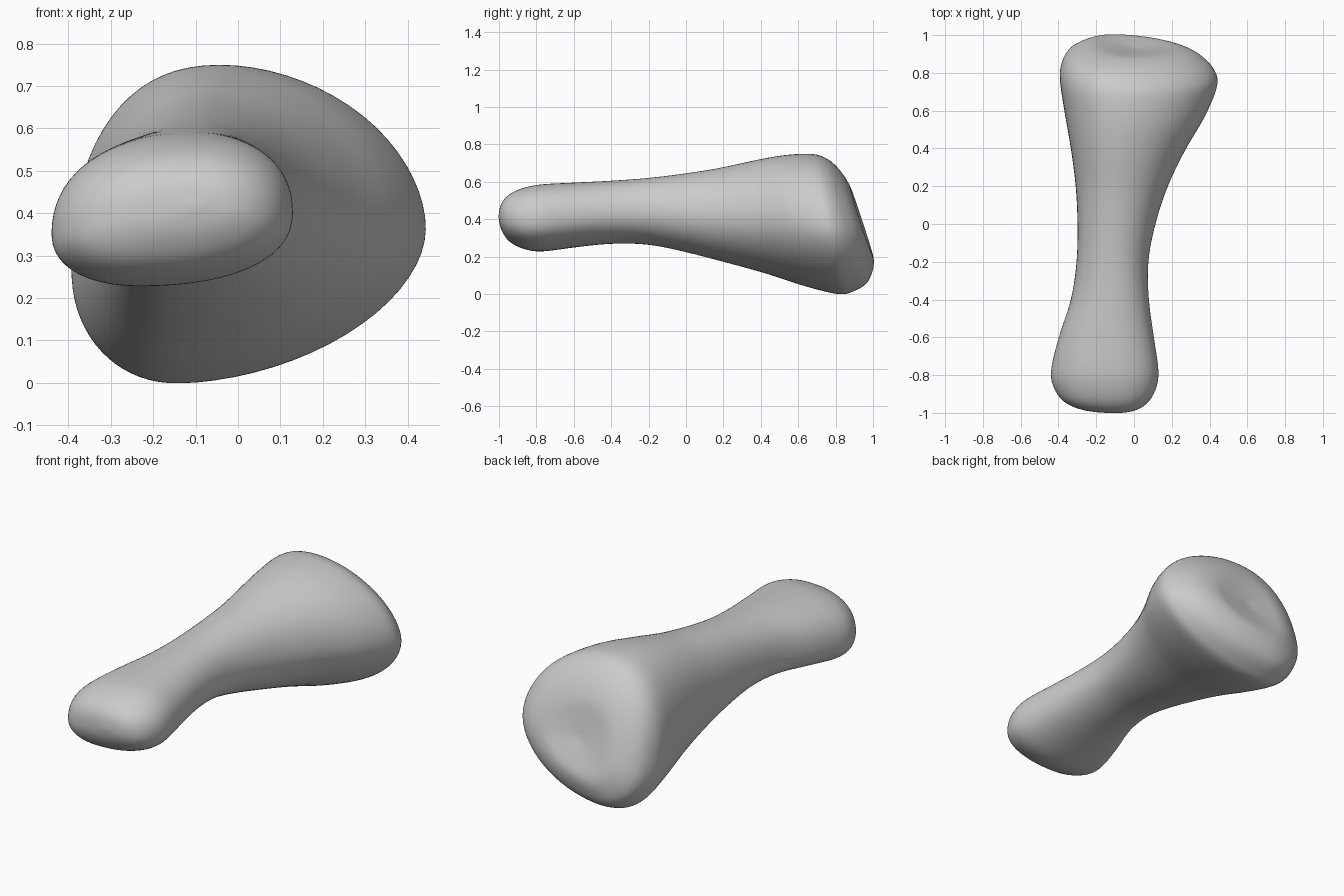
import bpy
import bmesh
import math

old = bpy.data.objects.get("Cube")
if old:
    bpy.data.objects.remove(old, do_unlink=True)

SIDES = 72       # points around each ring
STEPS = 8        # rings between two stations

# Stations along the shaft: y, tilt, left edge, right edge, bottom, top
STATIONS = [
    (-1.002, 0, -.11, -.09, .41, .42),
    (-.99, 0, -.25, 0, .35, .48),
    (-.95, 0, -.36, .07, .285, .53),
    (-.88, 0, -.42, .115, .245, .565),
    (-.78, 0, -.442, .132, .226, .587),
    (-.6, 0, -.4, .107, .248, .597),
    (-.4, 0, -.335, .08, .268, .607),
    (-.2, 0, -.305, .077, .263, .622),
    (0, 0, -.3, .115, .223, .647),
    (.2, .05, -.31, .18, .168, .677),
    (.4, .1, -.337, .275, .108, .717),
    (.58, .16, -.37, .38, .04, .745),
    (.74, .2, -.395, .446, -.004, .753),
    (.82, .22, -.385, .43, .015, .733),
    (.88, .26, -.35, .375, .055, .69),
    (.92, .29, -.285, .31, .12, .63),
    (.942, .32, -.21, .225, .19, .56),
    (.937, .33, -.12, .13, .27, .47),
    (.927, .33, -.01, .01, .36, .38),
]


def mix(a, b, t):
    return a + (b - a) * t


def spline(a, b, c, d, t):
    """Smooth curve from b to c."""
    return b + .5 * t * (c - a + t * (2 * a - 5 * b + 4 * c - d + t * (3 * (b - c) + d - a)))


def power(value, exponent):
    return math.copysign(abs(value) ** exponent, value)


def ring_points(y, tilt, left, right, bottom, top):
    """Lopsided oval whose four extremes drift from the small knob to the large head."""
    t = min(max((y + .8) / 1.5, 0), 1)
    top_x = mix(left, right, mix(.6, .42, t))
    bottom_x = mix(left, right, mix(.37, .3, t))
    left_z = mix(bottom, top, mix(.35, .36, t))
    right_z = mix(bottom, top, .48)
    points = []
    for i in range(SIDES):
        angle = math.tau * i / SIDES
        c, s = math.cos(angle), math.sin(angle)
        # The right side of the head is flatter, its upper left fuller
        if c > 0:
            full = mix(2.25, 1.9 if s > 0 else 1.8, t)
        else:
            full = mix(2.25, 2.3 if s > 0 else 2.1, t)
        c, s = power(c, 2 / full), power(s, 2 / full)
        mid_x = top_x if s > 0 else bottom_x
        mid_z = right_z if c > 0 else left_z
        x = mid_x + c * (right - mid_x if c > 0 else mid_x - left)
        z = mid_z + s * (top - mid_z if s > 0 else mid_z - bottom)
        points.append((x, y + tilt * (.375 - z) - tilt * .1 * x, z))
    return points


# Blend the stations into a dense row of rings
rows = []
last = len(STATIONS) - 1
for n in range(last):
    near = [STATIONS[min(max(n + k, 0), last)] for k in (-1, 0, 1, 2)]
    for step in range(STEPS):
        rows.append([spline(*values, step / STEPS) for values in zip(*near)])
rows.append(STATIONS[last])

# Skin the rings into one closed bone
bm = bmesh.new()
rings = [[bm.verts.new(p) for p in ring_points(*row)] for row in rows]
for first, second in zip(rings, rings[1:]):
    for i in range(SIDES):
        j = (i + 1) % SIDES
        bm.faces.new((first[i], first[j], second[j], second[i]))
bm.faces.new(rings[0])
bm.faces.new(rings[-1])
for _ in range(8):
    bmesh.ops.smooth_vert(bm, verts=bm.verts, factor=.5,
                          use_axis_x=True, use_axis_y=True, use_axis_z=True)
bmesh.ops.recalc_face_normals(bm, faces=bm.faces)

mesh = bpy.data.meshes.new("bone")
bm.to_mesh(mesh)
bm.free()
mesh.shade_smooth()
bone = bpy.data.objects.new("bone", mesh)
bpy.context.collection.objects.link(bone)

# Plain grey surface
grey = bpy.data.materials.new("light grey")
grey.use_nodes = True
colour = (.6, .6, .6, 1)
grey.diffuse_color = colour
grey.node_tree.nodes["Principled BSDF"].inputs["Base Color"].default_value = colour
mesh.materials.append(grey)
